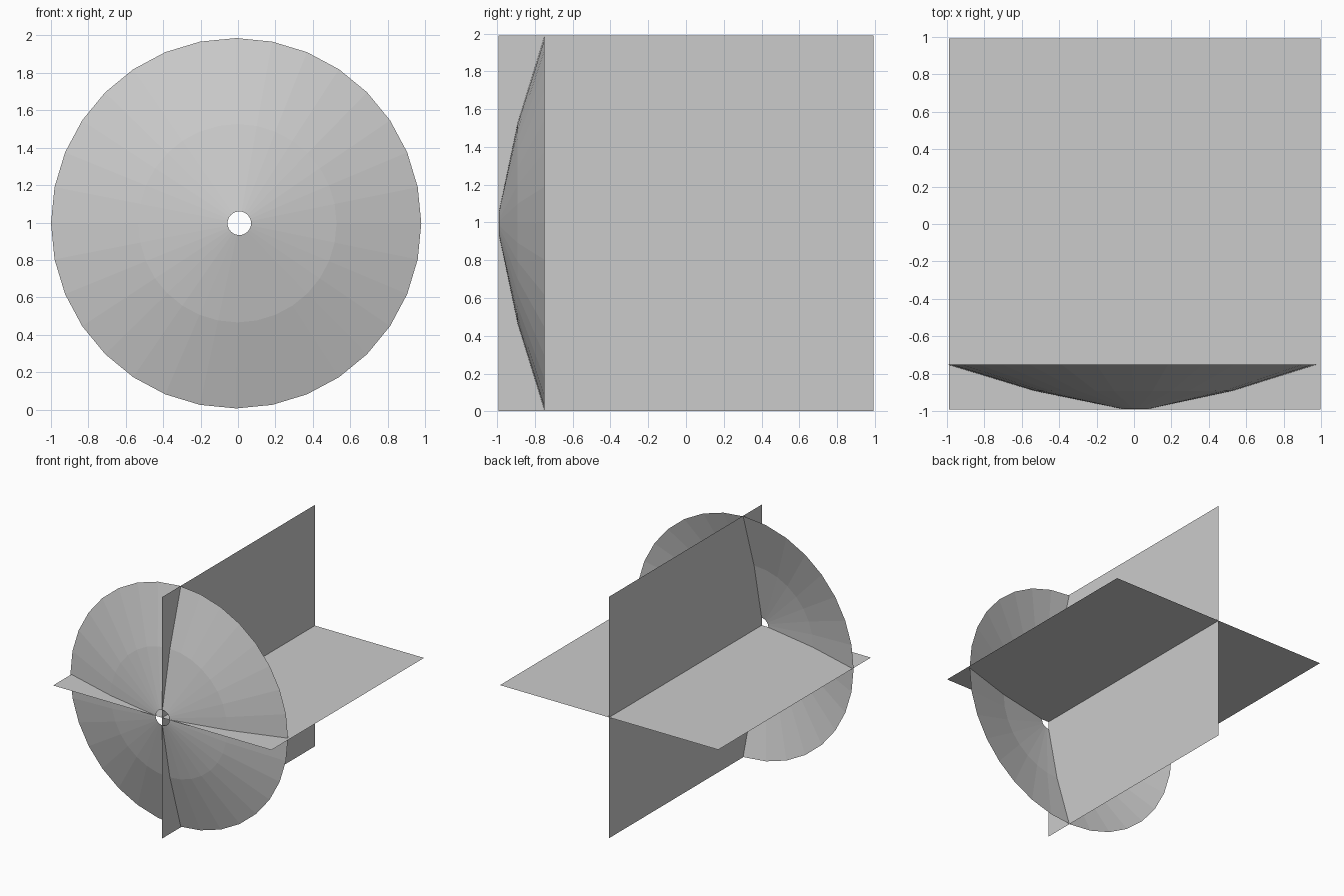
import bpy, bmesh, math

if "Cube" in bpy.data.objects:
    bpy.data.objects.remove(bpy.data.objects["Cube"])


def make_object(name, bm):
    mesh = bpy.data.meshes.new(name)
    bm.to_mesh(mesh)
    bm.free()
    obj = bpy.data.objects.new(name, mesh)
    bpy.context.collection.objects.link(obj)
    return obj


def sheet(name, corners):
    bm = bmesh.new()
    bm.faces.new([bm.verts.new(c) for c in corners])
    return make_object(name, bm)


# Crossed thin sheets running front to back
Y = 0.992
CX, CZ, H = 0.005, 0.996, 0.993
sheet("horizontal_sheet", [(CX - H, -Y, CZ), (CX + H, -Y, CZ), (CX + H, Y, CZ), (CX - H, Y, CZ)])
sheet("vertical_sheet", [(CX, -Y, CZ - H), (CX, Y, CZ - H), (CX, Y, CZ + H), (CX, -Y, CZ + H)])

# Shallow dish with a centre hole, as rings of (centre x, y, radius)
SIDES = 32
profile = [(0.007, -0.99, 0.063), (-0.003, -0.892, 0.53), (-0.01, -0.75, 0.99)]
bm = bmesh.new()
rings = []
for cx, y, r in profile:
    angles = [2 * math.pi * i / SIDES for i in range(SIDES)]
    rings.append([bm.verts.new((cx + r * math.cos(a), y, CZ + r * math.sin(a))) for a in angles])
for inner, outer in zip(rings, rings[1:]):
    for i in range(SIDES):
        j = (i + 1) % SIDES
        bm.faces.new((inner[i], outer[i], outer[j], inner[j]))
bm.normal_update()
# Dish faces point forward
if sum(f.normal.y for f in bm.faces) > 0:
    bmesh.ops.reverse_faces(bm, faces=bm.faces[:])
make_object("dish", bm)
